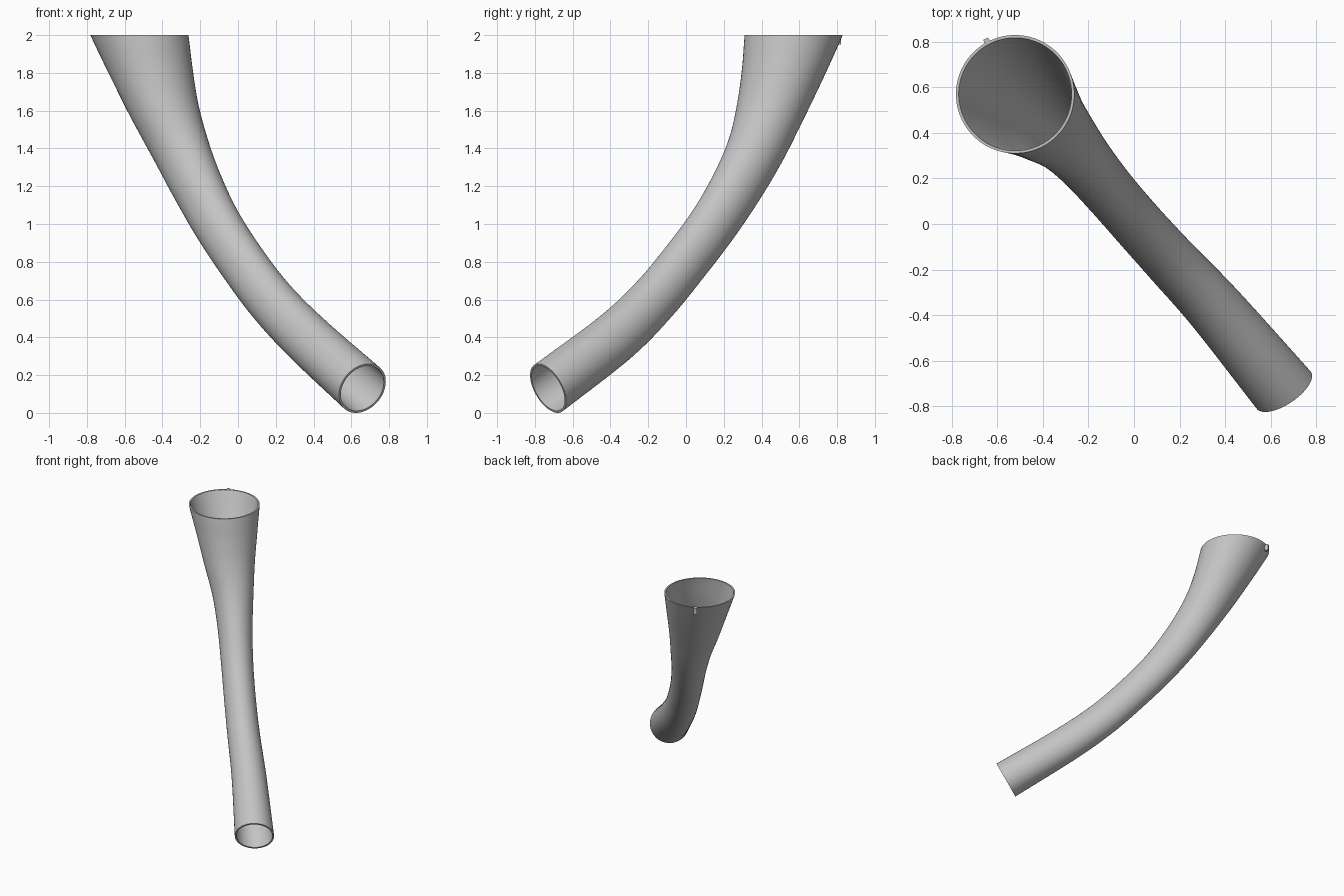
import bpy, bmesh, math
from mathutils import Vector, Matrix

cube = bpy.data.objects.get("Cube")
if cube:
    bpy.data.objects.remove(cube, do_unlink=True)

SIDES, STEPS, WALL = 64, 6, 0.012

grey = bpy.data.materials.new("light grey")
grey.use_nodes = True
grey.diffuse_color = (0.55, 0.55, 0.55, 1)
grey.node_tree.nodes["Principled BSDF"].inputs["Base Color"].default_value = grey.diffuse_color


def add_object(name, bm):
    bmesh.ops.recalc_face_normals(bm, faces=bm.faces)
    mesh = bpy.data.meshes.new(name)
    bm.to_mesh(mesh)
    bm.free()
    mesh.materials.append(grey)
    obj = bpy.data.objects.new(name, mesh)
    bpy.context.collection.objects.link(obj)
    return obj


# Sections from the mouth down: centre x, y, z, tilt, side radius, depth radius, heading
sections = [
    (-.522, .57, 2.0, 0, .26, .26, -48),
    (-.457, .512, 1.8, 10, .222, .213, -48),
    (-.388, .447, 1.6, 20, .185, .178, -48),
    (-.305, .372, 1.4, 30, .150, .157, -48),
    (-.215, .270, 1.2, 36, .128, .145, -48),
    (-.110, .145, 1.0, 42, .118, .136, -48),
    (.020, -.005, .8, 47, .116, .133, -48),
    (.170, -.170, .6, 51, .119, .134, -49),
    (.360, -.375, .4, 57, .127, .139, -52),
    (.658, -.730, .13, 64.5, .144, .144, -56),
]


def smooth_sections(rows):
    """Catmull-Rom blend through the section table."""
    rows = [Vector(r) for r in rows]
    ends = [2 * rows[0] - rows[1]] + rows + [2 * rows[-1] - rows[-2]]
    for a, b, c, d in zip(ends, ends[1:], ends[2:], ends[3:]):
        for i in range(STEPS):
            t = i / STEPS
            yield b + (c - a) * (t / 2) + (2 * a - 5 * b + 4 * c - d) * (t * t / 2) \
                + (3 * b - a - 3 * c + d) * (t ** 3 / 2)
    yield rows[-1]


def ring(bm, row, inset):
    x, y, z, tilt, side, depth, heading = row
    tilt, heading = math.radians(tilt), math.radians(heading)
    ahead = Vector((math.cos(heading), math.sin(heading), 0))
    across = Vector((-ahead.y, ahead.x, 0))
    up = ahead * math.cos(tilt) + Vector((0, 0, math.sin(tilt)))
    verts = []
    for i in range(SIDES):
        a = math.tau * i / SIDES
        verts.append(bm.verts.new(Vector((x, y, z)) + across * (side - inset) * math.cos(a)
                                  + up * (depth - inset) * math.sin(a)))
    return verts


# Hollow horn: outer skin down, inner skin back up, closed by the two rims
bm = bmesh.new()
rows = list(smooth_sections(sections))
loops = [ring(bm, r, 0) for r in rows] + [ring(bm, r, WALL) for r in reversed(rows)]
for low, high in zip(loops, loops[1:] + loops[:1]):
    for i in range(SIDES):
        j = (i + 1) % SIDES
        bm.faces.new((low[i], low[j], high[j], high[i]))
horn = add_object("curved_tube", bm)
bpy.context.view_layer.objects.active = horn
horn.select_set(True)
bpy.ops.object.shade_smooth_by_angle(angle=math.radians(35))

# Small locating tab on the outside of the mouth
bm = bmesh.new()
angle = math.radians(118)
mouth = Vector(sections[0][:3])
out = Vector((math.cos(angle), math.sin(angle), 0))
bmesh.ops.create_cube(bm, size=1, matrix=Matrix.Translation(mouth + out * .262 - Vector((0, 0, .025)))
                      @ Matrix.Rotation(angle, 4, "Z") @ Matrix.Diagonal((.028, .024, .05, 1)))
add_object("mouth_tab", bm)
